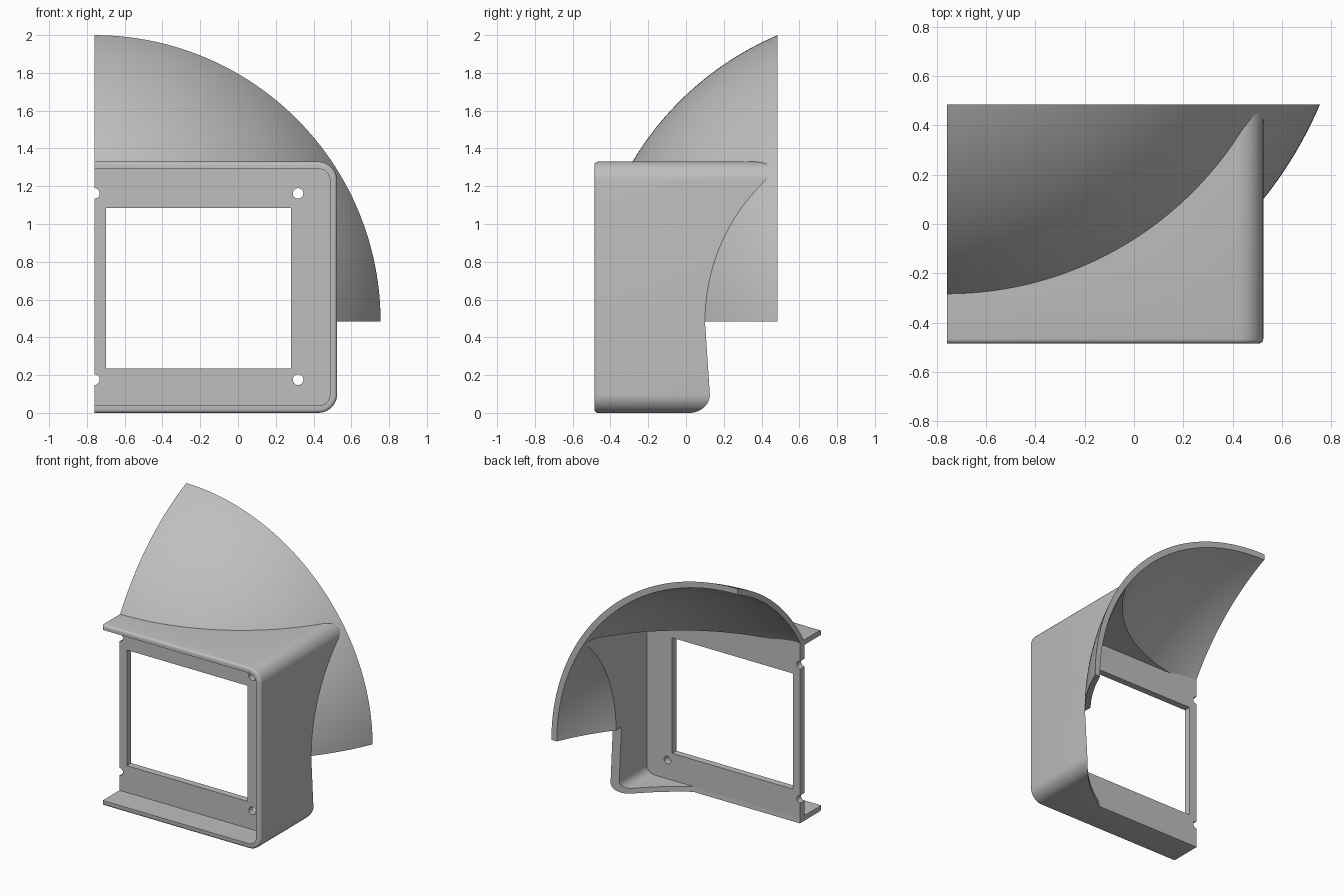
import bpy, bmesh, math
from mathutils import Matrix, Vector

if "Cube" in bpy.data.objects:
    bpy.data.objects.remove(bpy.data.objects["Cube"], do_unlink=True)

LEFT, RIGHT, TOP = -0.76, 0.525, 1.33      # housing limits
FRONT, BACK = -0.485, 0.485
AXIS_Z, CENTRE_Y = 0.485, 1.129            # dome axis height and sphere centre
R_OUT, R_IN = 1.646, 1.606
WALL, CORNER = 0.038, 0.1
PANEL_FRONT, PANEL_BACK = -0.29, -0.24

grey = bpy.data.materials.new("plain grey")
grey.use_nodes = True
COLOUR = (0.52, 0.52, 0.52, 1)
grey.diffuse_color = COLOUR
grey.node_tree.nodes["Principled BSDF"].inputs["Base Color"].default_value = COLOUR


def finish(name, bm):
    bmesh.ops.recalc_face_normals(bm, faces=bm.faces)
    mesh = bpy.data.meshes.new(name)
    bm.to_mesh(mesh)
    bm.free()
    mesh.materials.append(grey)
    obj = bpy.data.objects.new(name, mesh)
    bpy.context.collection.objects.link(obj)
    return obj


def prism(name, points, offset, round_front=0):
    """Extrude a flat outline along an offset."""
    bm = bmesh.new()
    face = bm.faces.new([bm.verts.new(p) for p in points])
    rim = [e for e in face.edges if any(v.co.x > LEFT + 0.001 for v in e.verts)]
    # The cap stays in place, so its rim can be rounded afterwards
    ext = bmesh.ops.extrude_face_region(bm, geom=[face], use_keep_orig=True)
    moved = [g for g in ext["geom"] if isinstance(g, bmesh.types.BMVert)]
    bmesh.ops.translate(bm, verts=moved, vec=offset)
    bmesh.ops.recalc_face_normals(bm, faces=bm.faces)
    if round_front:
        bmesh.ops.bevel(bm, geom=rim, offset=round_front, segments=4,
                        profile=0.5, affect='EDGES')
    return finish(name, bm)


def outline(inset, left, y):
    """Rectangle whose two right-hand corners are rounded."""
    r = CORNER - inset
    cx = RIGHT - CORNER
    pts = [(left, y, TOP - inset), (left, y, inset)]
    for cz, start in ((CORNER, -90), (TOP - CORNER, 0)):
        for i in range(11):
            a = math.radians(start + 9 * i)
            pts.append((cx + r * math.cos(a), y, cz + r * math.sin(a)))
    return pts


def arc(radius, y0, y1, steps=32):
    """Distance from the dome axis against depth."""
    out = []
    for i in range(steps + 1):
        y = y0 + (y1 - y0) * i / steps
        out.append((math.sqrt(radius ** 2 - (y - CENTRE_Y) ** 2), y))
    return out


def spin(name, profile, degrees, steps):
    """Turn a closed radius/depth profile about the dome axis."""
    bm = bmesh.new()
    rings = []
    for i in range(steps + 1):
        a = math.radians(degrees * i / steps)
        rings.append([bm.verts.new((LEFT + r * math.cos(a), y, AXIS_Z + r * math.sin(a)))
                      for r, y in profile])
    n = len(profile)
    for a, b in zip(rings, rings[1:]):
        for k in range(n):
            bm.faces.new((a[k], a[(k + 1) % n], b[(k + 1) % n], b[k]))
    bm.faces.new(rings[0])
    bm.faces.new(rings[-1])
    bmesh.ops.remove_doubles(bm, verts=bm.verts, dist=1e-5)
    return finish(name, bm)


def cut(obj, *cutters):
    bpy.context.view_layer.objects.active = obj
    for cutter in cutters:
        mod = obj.modifiers.new("cut", 'BOOLEAN')
        mod.operation, mod.solver, mod.object = 'DIFFERENCE', 'EXACT', cutter
        bpy.ops.object.modifier_apply(modifier=mod.name)


# Helpers: housing cavity, dome cavity, and curved trim below the dome
cavity = prism("cavity_cutter", outline(WALL, -1.2, -1), Vector((0, 2, 0)))
dome_cavity = spin("dome_cutter", [(0, PANEL_BACK)] + arc(R_IN, PANEL_BACK, 0.6) + [(0, 0.6)],
                   180, 128)
lower = arc(R_OUT, -0.27, 0.6)
lower_pts = [(LEFT + r, y, AXIS_Z) for r, y in lower] + [(-1.2, 0.6, AXIS_Z), (-1.2, -0.27, AXIS_Z)]
lower_trim = prism("lower_cutter", lower_pts, Vector((0, 0.04, -0.6)))

# Open housing with rounded front rim
housing = prism("housing", outline(0, LEFT, FRONT), Vector((0, BACK - FRONT, 0)), 0.018)
cut(housing, cavity, dome_cavity, lower_trim)

# Quarter dome hood
hood = spin("hood", arc(R_OUT, -0.4, BACK, 40) + arc(R_IN, BACK, -0.4, 40), 90, 80)
cut(hood, cavity)

# Recessed front panel with window and screw holes
panel = prism("front_panel", outline(0.02, LEFT, PANEL_FRONT),
              Vector((0, PANEL_BACK - PANEL_FRONT, 0)))
window = prism("window_cutter", [(x, -0.6, z) for x, z in
               ((-0.7, 0.235), (0.28, 0.235), (0.28, 1.085), (-0.7, 1.085))], Vector((0, 1, 0)))
holes = []
for x in (LEFT, 0.318):
    for z in (0.176, 1.162):
        ring = [(x + 0.028 * math.cos(i * math.pi / 12), -0.6, z + 0.028 * math.sin(i * math.pi / 12))
                for i in range(24)]
        holes.append(prism("hole_cutter", ring, Vector((0, 1, 0))))
cut(panel, window, *holes)

# Remove the cutters and shade the parts
for helper in [cavity, dome_cavity, lower_trim, window] + holes:
    bpy.data.objects.remove(helper, do_unlink=True)
bpy.ops.object.select_all(action='DESELECT')
for part in (housing, hood, panel):
    part.select_set(True)
bpy.context.view_layer.objects.active = housing
bpy.ops.object.shade_smooth_by_angle(angle=math.radians(30))
